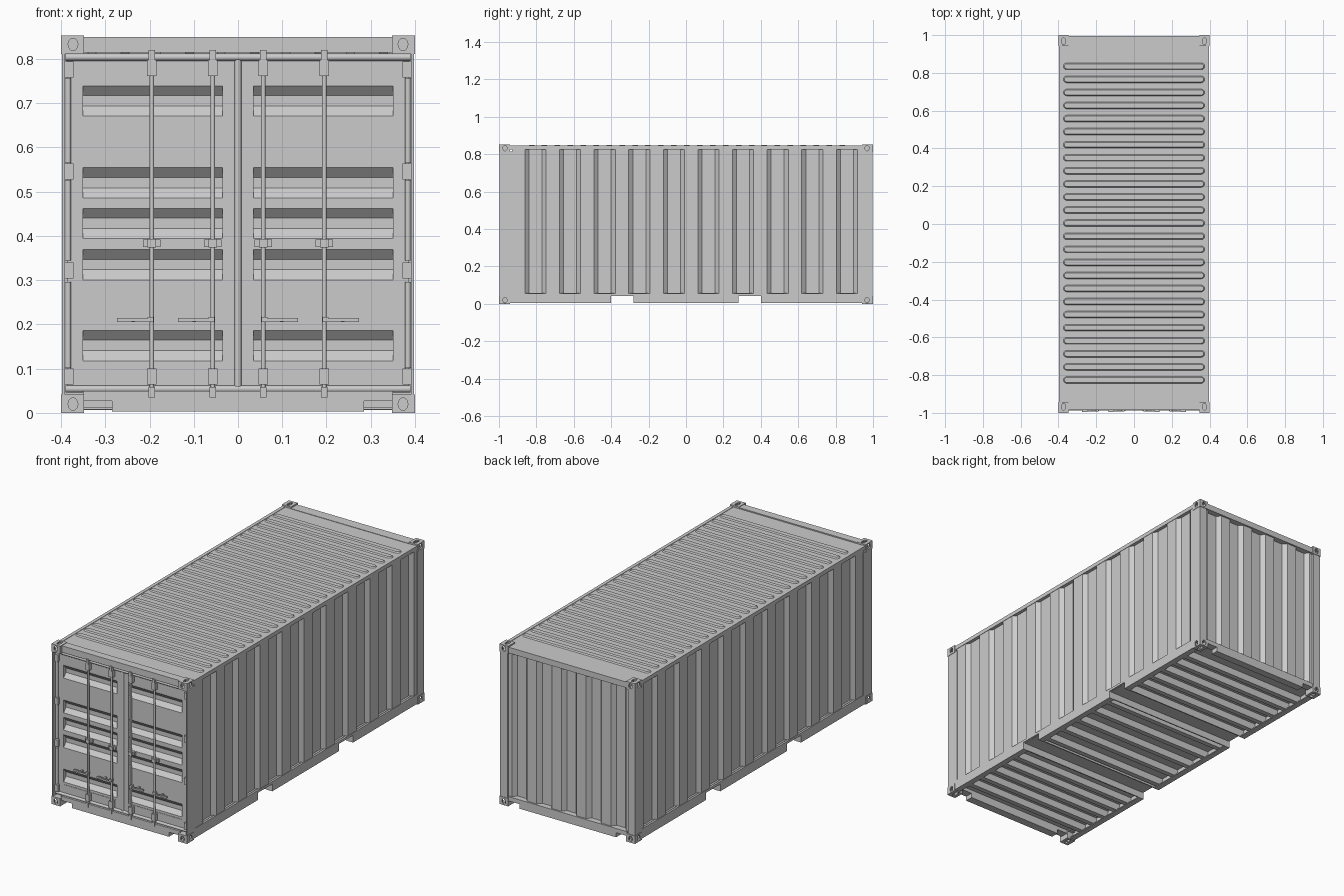
import bpy, bmesh, math
from mathutils import Matrix, Vector

if "Cube" in bpy.data.objects:
    bpy.data.objects.remove(bpy.data.objects["Cube"])

H = 0.853  # overall height


def finish(name, bm, mirror="", thick=0, smooth=False):
    bmesh.ops.recalc_face_normals(bm, faces=bm.faces[:])
    me = bpy.data.meshes.new(name)
    bm.to_mesh(me)
    bm.free()
    if smooth:
        me.shade_smooth()
        me.set_sharp_from_angle(angle=math.radians(35))
    ob = bpy.data.objects.new(name, me)
    bpy.context.collection.objects.link(ob)
    if thick:
        m = ob.modifiers.new("Thickness", 'SOLIDIFY')
        m.thickness, m.offset = thick, 0
    if mirror:
        m = ob.modifiers.new("Mirror", 'MIRROR')
        m.use_axis = [a in mirror for a in "xyz"]
        m.use_mirror_merge = False
    return ob


def add_box(bm, x0, x1, y0, y1, z0, z1):
    mat = Matrix.Translation(((x0 + x1) / 2, (y0 + y1) / 2, (z0 + z1) / 2))
    bmesh.ops.create_cube(bm, size=1, matrix=mat @ Matrix.Diagonal((x1 - x0, y1 - y0, z1 - z0, 1)))


def boxes(name, items, mirror=""):
    bm = bmesh.new()
    for b in items:
        add_box(bm, *b)
    return finish(name, bm, mirror)


def add_rod(bm, p, q, r, n=12):
    p, q = Vector(p), Vector(q)
    rot = (q - p).to_track_quat('Z', 'Y').to_matrix().to_4x4()
    bmesh.ops.create_cone(bm, cap_ends=True, segments=n, radius1=r, radius2=r,
                          depth=(q - p).length, matrix=Matrix.Translation((p + q) / 2) @ rot)


def sheet(name, pts, sweep, mirror=""):
    """Folded sheet: a polyline swept along a vector."""
    bm = bmesh.new()
    a = [bm.verts.new(p) for p in pts]
    b = [bm.verts.new(Vector(p) + Vector(sweep)) for p in pts]
    for i in range(len(pts) - 1):
        bm.faces.new((a[i], a[i + 1], b[i + 1], b[i]))
    return finish(name, bm, mirror, 0.004)


def corrugation(start, end, first, half, slope, count, out, inn):
    """(position, depth) points of a trapezoid wave."""
    pts = [(start, out)]
    for k in range(count):
        c, lv = first + k * half, (out, inn)
        pts += [(c, lv[k % 2]), (c + slope, lv[(k + 1) % 2])]
    return pts + [(end, out)]


# corner castings: hollow block with three openings, mirrored to all corners
cx, cy, cz = 0.052, 0.058, 0.042
bm = bmesh.new()
add_box(bm, 0.4 - cx, 0.4, 1 - cy, 1, H - cz, H)
block = finish("corner_casting_block", bm)
mid = Vector((0.373, 0.968, H - 0.020))
cutters = []
bm = bmesh.new()
add_box(bm, 0.4 - cx + .007, 0.393, 1 - cy + .007, 0.993, H - cz + .006, H - .007)
cutters.append(finish("casting_cutter", bm))
for d, s in (((1, 0, 0), (1, .011, .015)), ((0, 1, 0), (.011, 1, .014)), ((0, 0, 1), (.010, .019, 1))):
    bm = bmesh.new()
    d = Vector(d)
    add_rod(bm, Vector(), d * 0.06, 1, 16)
    bmesh.ops.transform(bm, verts=bm.verts[:],
                        matrix=Matrix.Translation(mid) @ Matrix.Diagonal((*s, 1)))
    cutters.append(finish("casting_cutter", bm))
for c in cutters:
    c.hide_render = True
    m = block.modifiers.new("Cut", 'BOOLEAN')
    m.operation, m.object, m.solver = 'DIFFERENCE', c, 'EXACT'
dg = bpy.context.evaluated_depsgraph_get()
cut = bpy.data.meshes.new_from_object(block.evaluated_get(dg))
for o in cutters + [block]:
    bpy.data.objects.remove(o)
for name, flip in (("top_corner_castings", 1), ("bottom_corner_castings", -1)):
    bm = bmesh.new()
    bm.from_mesh(cut)
    if flip < 0:
        bmesh.ops.transform(bm, verts=bm.verts[:],
                            matrix=Matrix.Translation((0, 0, H)) @ Matrix.Diagonal((1, 1, -1, 1)))
        bmesh.ops.reverse_faces(bm, faces=bm.faces[:])
    finish(name, bm, "xy")

# corner posts
boxes("front_posts", [(.391, .398, -.997, -.925, .04, .815), (.35, .398, -.955, -.925, .04, .815)], "x")
boxes("rear_posts", [(.355, .398, .942, .997, .04, .815)], "x")

# side rails with open forklift pockets
boxes("bottom_side_rails", [(.386, .398, -.945, .945, .043, .056),
                            (.386, .398, -.28, .28, .005, .043), (.366, .386, -.28, .28, .005, .010)], "x")
boxes("bottom_rail_ends", [(.386, .398, .40, .945, .005, .043), (.366, .386, .40, .945, .005, .010)], "xy")
boxes("top_side_rails", [(.380, .398, -.945, .945, .825, .846)], "x")

# sills with notches and headers
for name, y0, y1 in (("front", -.988, -.945), ("rear", .955, .995)):
    boxes(name + "_sill", [(-.35, .35, y0, y1, .027, .05), (-.285, .285, y0, y1, .003, .027)])
boxes("front_header", [(-.35, .35, -.985, -.942, .815, .850)])
boxes("rear_header", [(-.35, .35, .945, .995, .815, .846)])

# corrugated side and rear walls
side = corrugation(-.93, .945, -.862, .0925, .022, 20, .394, .376)
sheet("side_walls", [(d, y, .05) for y, d in side], (0, 0, .78), "x")
rear = corrugation(-.36, .36, -.338, .073, .018, 10, .984, .962)
sheet("rear_wall", [(x, d, .045) for x, d in rear], (0, 0, .775))

# roof plate and rounded raised ribs
boxes("roof_panel", [(-.39, .39, -.945, .945, .834, .844), (-.348, .348, .94, .99, .834, .846)])
bm = bmesh.new()
for i in range(25):
    yc = -.826 + i * .0692
    loops = []
    for r, z in ((.019, .843), (.013, .850)):
        ring = []
        for k in range(14):
            s = 1 if k < 7 else -1
            a = -math.pi / 2 + math.pi * (k % 7) / 6
            ring.append(bm.verts.new((s * (.356 + r * math.cos(a)), yc + s * r * math.sin(a), z)))
        loops.append(ring)
    for k in range(14):
        j = (k + 1) % 14
        bm.faces.new((loops[0][k], loops[0][j], loops[1][j], loops[1][k]))
    bm.faces.new(loops[1])
finish("roof_ribs", bm)

# floor, cross members and fork pocket plates
boxes("floor", [(-.388, .388, -.95, .96, .046, .058)])
boxes("fork_pocket_plates", [(-.388, .388, .28, .40, .042, .046), (-.386, .386, .274, .28, .006, .046),
                             (-.386, .386, .40, .406, .006, .046)], "y")
beams = []
for y in [-.24 + i * .12 for i in range(5)] + [s * v for s in (-1, 1) for v in (.49, .58, .67, .76, .85)]:
    beams += [(-.386, .386, y, y + .005, .008, .046), (-.386, .386, y - .022, y, .008, .013)]
boxes("floor_cross_members", beams)

# door frames and corrugated door panels
boxes("door_frames", [(.35, .386, -.970, -.935, .05, .812), (.008, .035, -.970, -.935, .05, .812),
                      (.035, .35, -.970, -.935, .755, .812), (.035, .35, -.970, -.935, .05, .105)], "x")
prof = [(.76, -.966)]
for t in (.74, .555, .463, .37, .187):
    prof += [(t, -.966), (t - .022, -.946), (t - .047, -.946), (t - .07, -.966)]
prof.append((.10, -.966))
sheet("door_panels", [(.03, y, z) for z, y in prof], (.325, 0, 0), "x")

# door seals
bm = bmesh.new()
for z in (.804, .054):
    add_rod(bm, (-.39, -.970, z), (.39, -.970, z), .008)
add_rod(bm, (0, -.968, .055), (0, -.968, .80), .008)
finish("door_seals", bm, smooth=True)
bm = bmesh.new()
for z0, z1 in ((.102, .296), (.345, .526), (.565, .757)):
    add_rod(bm, (.384, -.975, z0), (.384, -.975, z1), .007)
finish("side_door_seals", bm, "x", smooth=True)

# hinges
boxes("door_hinges", [(.372, .394, -.985, -.955, z - .018, z + .018) for z in (.082, .322, .546, .776)], "x")

# locking rods with brackets and handles
bm = bmesh.new()
for x in (.057, .195):
    add_rod(bm, (x, -.982, .037), (x, -.982, .818), .0055)
finish("locking_rods", bm, "x", smooth=True)
fit, grips = [], []
for x in (.057, .195):
    fit += [(x - .011, x + .011, -.991, -.968, z, z + .036) for z in (.064, .762)]
    fit += [(x - .007, x + .007, -.992, -.968, z, z + .024) for z in (.035, .796)]
    fit += [(x - .020, x + .020, -.980, -.964, .375, .392), (x - .010, x + .010, -.991, -.968, .374, .393)]
    grips += [(x, x + .055, -.992, -.987, .207, .213), (x + .052, x + .079, -.995, -.986, .2055, .2145),
              (x - .004, x + .010, -.992, -.974, .205, .217)]
    grips += [(x + .038, x + .046, -.988, -.962, .205, .213)]
boxes("rod_brackets", fit, "x")
boxes("door_handles", grips, "x")
